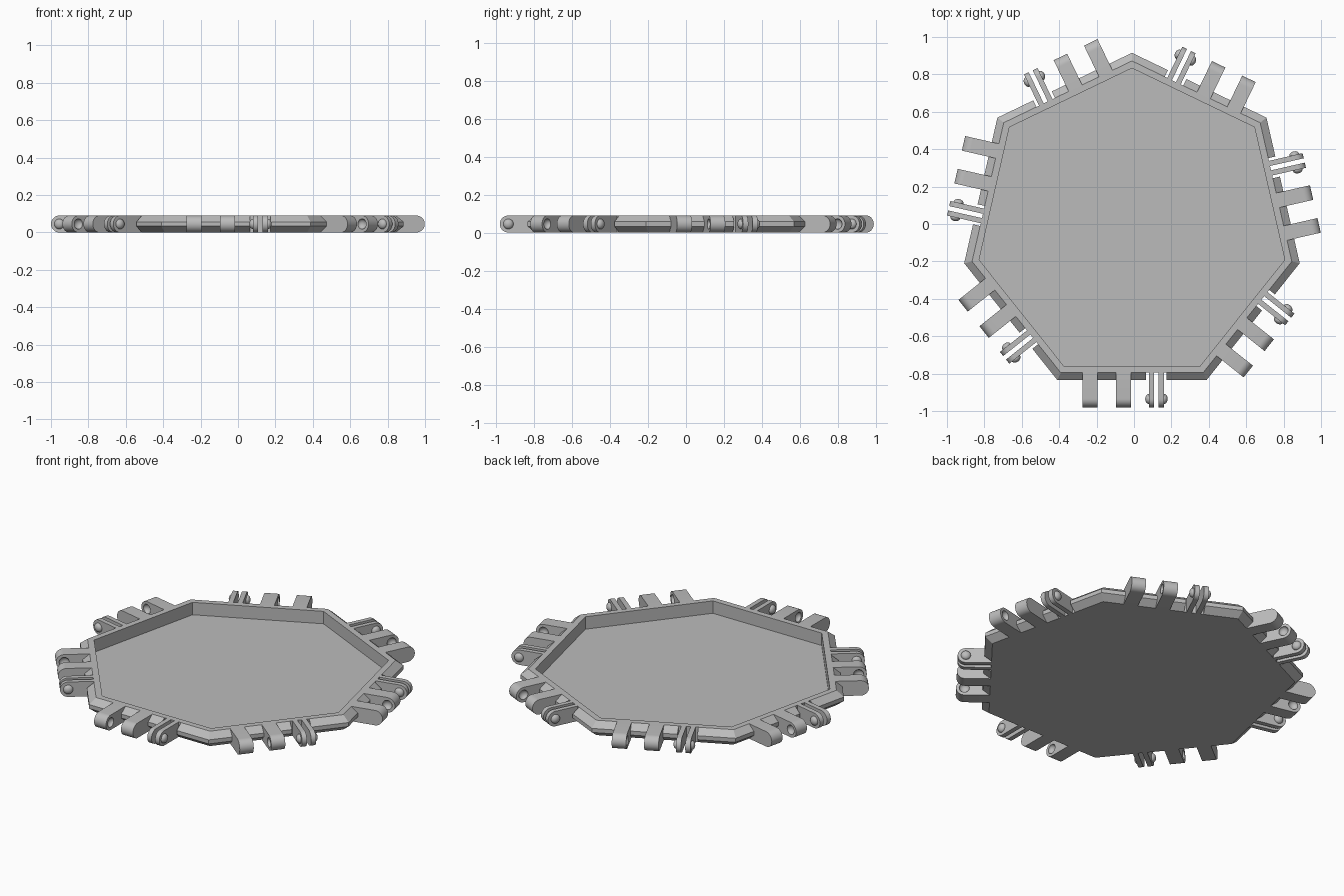
import bpy, bmesh
from math import sin, cos, pi
from mathutils import Matrix, Vector

if "Cube" in bpy.data.objects:
    bpy.data.objects.remove(bpy.data.objects["Cube"], do_unlink=True)

SIDES = 7
STEP = 2 * pi / SIDES
CENTRE = Vector((-0.011, -0.005, 0))
HALF = 0.045           # half the tile height, also the hinge end radius
AXIS = -0.93           # hinge pin line, in front of the tile centre
RIM = -0.79            # foot of the rim bevel
CLIP_X = 0.131
SOCKETS = {"outer": (-0.225, 1), "inner": (-0.045, -1)}

grey = bpy.data.materials.new("light grey")
grey.use_nodes = True
colour = (0.5, 0.5, 0.5, 1)
grey.diffuse_color = colour
grey.node_tree.nodes["Principled BSDF"].inputs["Base Color"].default_value = colour


def add_object(name, bm):
    bmesh.ops.recalc_face_normals(bm, faces=bm.faces)
    mesh = bpy.data.meshes.new(name)
    bm.to_mesh(mesh)
    bm.free()
    mesh.materials.append(grey)
    obj = bpy.data.objects.new(name, mesh)
    bpy.context.collection.objects.link(obj)
    return obj


def select(obj):
    bpy.ops.object.select_all(action="DESELECT")
    obj.select_set(True)
    bpy.context.view_layer.objects.active = obj


def loft(bm, rings):
    """Join equal rings of points and close both ends."""
    loops = [[bm.verts.new(p) for p in ring] for ring in rings]
    for a, b in zip(loops, loops[1:]):
        for i in range(len(a)):
            j = (i + 1) % len(a)
            bm.faces.new((a[i], a[j], b[j], b[i]))
    bm.faces.new(loops[0])
    bm.faces.new(loops[-1])


def lug(bm, x, width):
    """Flat bar with a round end, lying across the hinge line."""
    outline = [(-0.77, 0), (-0.77, 2 * HALF)]
    for i in range(17):
        a = pi * i / 16
        outline.append((AXIS - HALF * sin(a), HALF + HALF * cos(a)))
    loft(bm, [[(x + s * width / 2, y, z) for y, z in outline] for s in (-1, 1)])


def dome(bm, x, side, radius, height):
    """Rounded button standing on a lug side, with a short buried foot."""
    profile = [(radius, -0.006)]
    profile += [(radius * cos(a), height * sin(a)) for a in [i * pi / 13 for i in range(7)]]
    loft(bm, [[(x + side * h, AXIS + r * cos(t), HALF + r * sin(t))
               for t in [2 * pi * k / 20 for k in range(20)]] for r, h in profile])


def box(bm, x, y, z, sx, sy, sz):
    bmesh.ops.create_cube(bm, size=1, matrix=Matrix.Translation((x, y, z))
                          @ Matrix.Diagonal((sx, sy, sz, 1)))


def cut(obj, cutter):
    """Subtract the cutter and remove it."""
    select(obj)
    mod = obj.modifiers.new("cut", "BOOLEAN")
    mod.operation = "DIFFERENCE"
    mod.solver = "EXACT"
    mod.object = cutter
    bpy.ops.object.modifier_apply(modifier=mod.name)
    bpy.data.objects.remove(cutter, do_unlink=True)


def repeat_round(obj):
    """One copy on every side of the tile, sharing the mesh."""
    select(obj)
    bpy.ops.object.shade_smooth_by_angle(angle=0.6)
    base = obj.name
    for k in range(SIDES):
        item = obj
        if k:
            item = bpy.data.objects.new(f"{base}_{k + 1}", obj.data)
            bpy.context.collection.objects.link(item)
        item.matrix_world = Matrix.Translation(CENTRE) @ Matrix.Rotation(k * STEP, 4, "Z")


# Seven-sided tray: bevelled rim, upright inner wall and sunken floor
bm = bmesh.new()
section = [(0.79, 0), (0.829, 0.033), (0.829, 0.057), (0.79, 0.09), (0.755, 0.09), (0.755, 0.015)]
loft(bm, [[(r / cos(pi / SIDES) * sin(k * STEP), r / cos(pi / SIDES) * cos(k * STEP), z)
           for k in range(SIDES)] for r, z in section])
tray = add_object("tray", bm)

# Notches in the rim behind the clips
bm = bmesh.new()
for k in range(SIDES):
    part = bmesh.new()
    box(part, CLIP_X, RIM - 0.1, HALF, 0.11, 0.2, 0.3)
    part.transform(Matrix.Rotation(k * STEP, 4, "Z"))
    temp = bpy.data.meshes.new("temp")
    part.to_mesh(temp)
    part.free()
    bm.from_mesh(temp)
    bpy.data.meshes.remove(temp)
cut(tray, add_object("notch_cutter", bm))
tray.location = CENTRE

# Solid hinge lugs with a dimple on the sides that face each other
for name, (x, side) in SOCKETS.items():
    bm = bmesh.new()
    lug(bm, x, 0.08)
    knuckle = add_object(name + "_socket_lug", bm)
    bm = bmesh.new()
    dome(bm, x + side * 0.04, -side, 0.028, 0.022)
    cut(knuckle, add_object("dimple_cutter", bm))
    repeat_round(knuckle)

# Split clips: two thin plates with a button on each outer side
bm = bmesh.new()
for side in (-1, 1):
    lug(bm, CLIP_X + side * 0.026, 0.028)
    dome(bm, CLIP_X + side * 0.04, side, 0.027, 0.02)
repeat_round(add_object("clip", bm))
